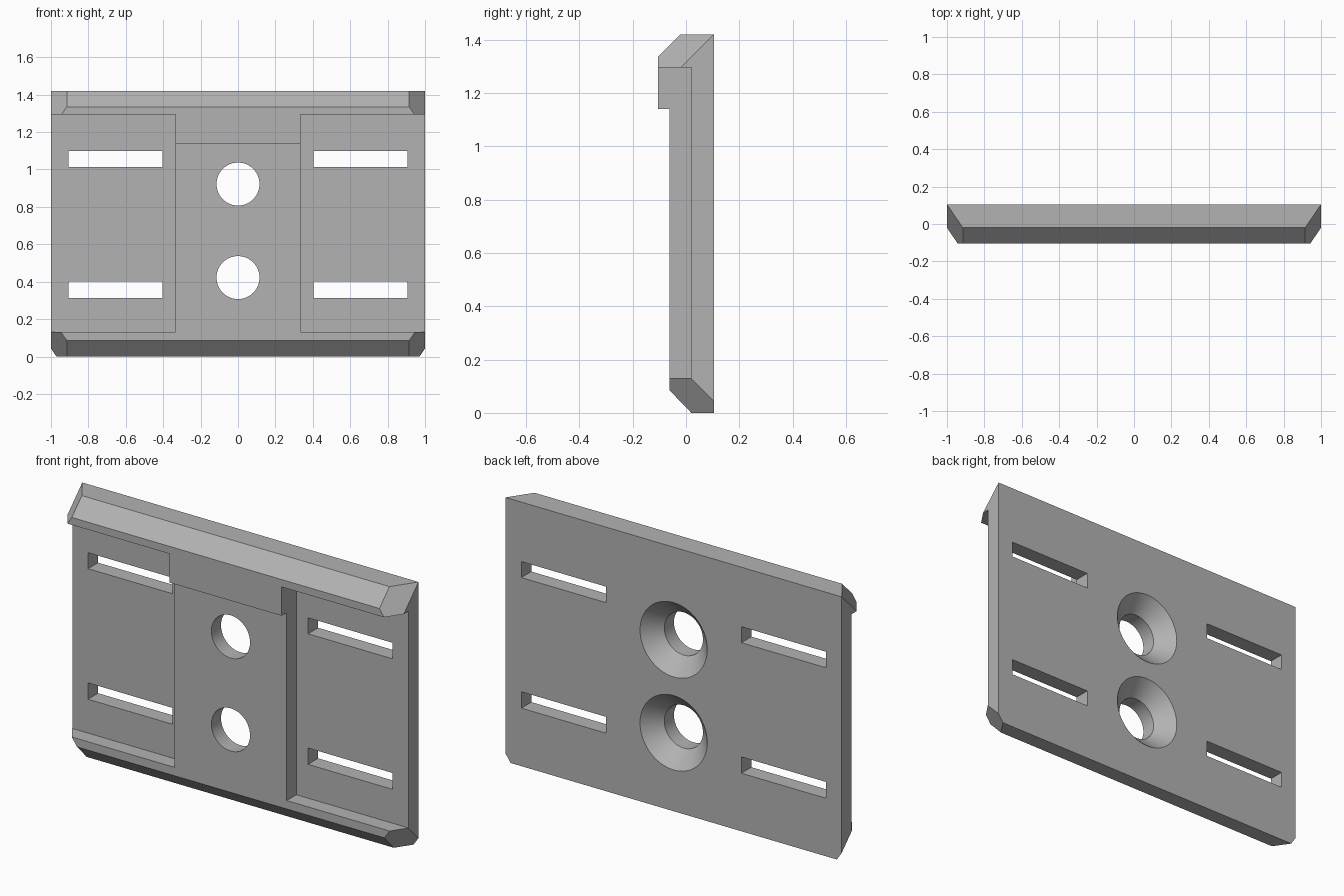
import bpy, bmesh, math
from mathutils import Vector

if "Cube" in bpy.data.objects:
    bpy.data.objects.remove(bpy.data.objects["Cube"], do_unlink=True)

BACK, FLOOR, FACE, LIP, TOP = 0.105, 0.02, -0.062, -0.105, 1.42

grey = bpy.data.materials.new("plain_grey")
grey.use_nodes = True
colour = (0.45, 0.45, 0.45, 1)
grey.diffuse_color = colour
grey.node_tree.nodes["Principled BSDF"].inputs["Base Color"].default_value = colour


def make_object(name, bm):
    bmesh.ops.recalc_face_normals(bm, faces=bm.faces)
    mesh = bpy.data.meshes.new(name)
    bm.to_mesh(mesh)
    bm.free()
    mesh.materials.append(grey)
    obj = bpy.data.objects.new(name, mesh)
    bpy.context.collection.objects.link(obj)
    return obj


def box(name, x, y, z):
    bm = bmesh.new()
    bmesh.ops.create_cube(bm, size=1)
    for v in bm.verts:
        v.co = [lo + (c + 0.5) * (hi - lo) for c, (lo, hi) in zip(v.co, (x, y, z))]
    return make_object(name, bm)


def lathe(name, profile, z, steps=64):
    # revolve (radius, y) pairs about an axis running front to back
    bm = bmesh.new()
    rings = []
    for r, y in profile:
        rings.append([bm.verts.new((r * math.cos(a), y, z + r * math.sin(a)))
                      for a in (math.tau * i / steps for i in range(steps))])
    for low, high in zip(rings, rings[1:]):
        for i in range(steps):
            j = (i + 1) % steps
            bm.faces.new((low[i], low[j], high[j], high[i]))
    bm.faces.new(rings[0])
    bm.faces.new(rings[-1])
    return make_object(name, bm)


# plate: side profile with top lip and bevels, extruded across the width
profile = [(BACK, 0), (BACK, TOP), (-0.02, TOP), (LIP, 1.335), (LIP, 1.14),
           (FACE, 1.14), (FACE, 0.085), (FLOOR, 0)]
bm = bmesh.new()
side = bm.faces.new([bm.verts.new((-1, y, z)) for y, z in profile])
swept = bmesh.ops.extrude_face_region(bm, geom=[side])["geom"]
for v in swept:
    if isinstance(v, bmesh.types.BMVert):
        v.co.x = 1

# slanted ends of the top lip and the bottom rail
for s in (-1, 1):
    for point, up in (((s, BACK, TOP), 1), ((s * 0.915, FACE, 0.085), -1)):
        cut = bmesh.ops.bisect_plane(
            bm, geom=bm.verts[:] + bm.edges[:] + bm.faces[:], dist=1e-5,
            plane_co=Vector(point), plane_no=Vector((s, -0.68, up * 0.68)),
            clear_outer=True)["geom_cut"]
        edges = [e for e in cut if isinstance(e, bmesh.types.BMEdge)]
        bmesh.ops.holes_fill(bm, edges=edges, sides=0)
plate = make_object("mounting_plate", bm)

# cutters: side pockets, slots and countersunk holes
cutters = []
for s, label in ((-1, "right"), (1, "left")):
    def span(a, b):
        return tuple(sorted((s * a, s * b)))
    cutters.append(box(label + "_pocket", span(0.333, 1.2), (-0.5, FLOOR), (0.13, 1.295)))
    for low, high in ((0.312, 0.4), (1.014, 1.1)):
        cutters.append(box(label + "_slot", span(0.403, 0.906), (-0.4, 0.4), (low, high)))
for z in (0.422, 0.922):
    cutters.append(lathe("screw_hole", [(0.115, -0.4), (0.115, FLOOR),
                                        (0.2, BACK), (0.24, BACK + 0.04)], z))

bpy.context.view_layer.objects.active = plate
for cutter in cutters:
    cutter.hide_render = True
    mod = plate.modifiers.new(cutter.name, 'BOOLEAN')
    mod.operation = 'DIFFERENCE'
    mod.solver = 'EXACT'
    mod.object = cutter
    bpy.ops.object.modifier_apply(modifier=mod.name)
    bpy.data.objects.remove(cutter, do_unlink=True)

bpy.ops.object.select_all(action='DESELECT')
plate.select_set(True)
bpy.ops.object.shade_smooth_by_angle(angle=math.radians(30))
